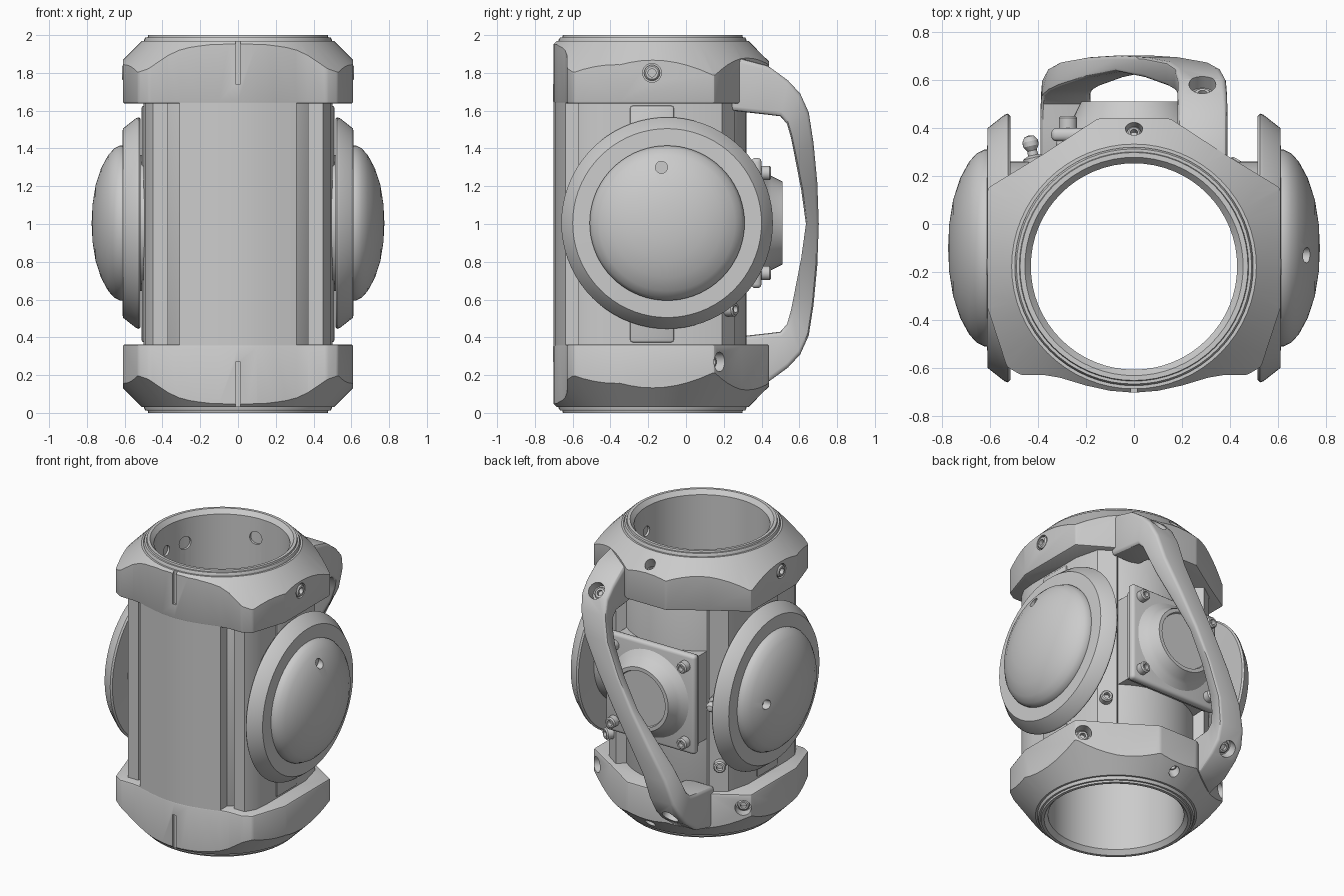
import bpy, bmesh, math
from mathutils import Vector, Matrix

if "Cube" in bpy.data.objects:
    bpy.data.objects.remove(bpy.data.objects["Cube"])

CY = -0.177  # y of the bore axis


def finish(name, bm):
    bmesh.ops.recalc_face_normals(bm, faces=bm.faces)
    me = bpy.data.meshes.new(name)
    bm.to_mesh(me)
    bm.free()
    ob = bpy.data.objects.new(name, me)
    bpy.context.collection.objects.link(ob)
    return ob


def lathe(name, profile, origin=(0, 0, 0), axis=(0, 0, 1), seg=64, closed=False):
    """Spin (radius, height) points about an axis."""
    bm = bmesh.new()
    m = Matrix.Translation(origin) @ Vector(axis).to_track_quat('Z', 'Y').to_matrix().to_4x4()
    rings = []
    for r, h in profile:
        n = 1 if r == 0 else seg
        rings.append([bm.verts.new(m @ Vector((r * math.cos(2 * math.pi * i / seg),
                                               r * math.sin(2 * math.pi * i / seg), h)))
                      for i in range(n)])
    pairs = list(zip(rings, rings[1:])) + ([(rings[-1], rings[0])] if closed else [])
    for a, b in pairs:
        for i in range(seg):
            j = (i + 1) % seg
            quad = [a[i % len(a)], a[j % len(a)], b[j % len(b)], b[i % len(b)]]
            quad = list(dict.fromkeys(quad))
            if len(quad) > 2:
                bm.faces.new(quad)
    return finish(name, bm)


def cyl(name, r, origin, axis, h0, h1, seg=24):
    return lathe(name, [(0, h0), (r, h0), (r, h1), (0, h1)], origin, axis, seg)


def screw(name, r, origin, axis, h=0.07):
    return lathe(name, [(0, 0), (r, 0), (r, h - 0.008), (r - 0.008, h), (r * 0.5, h),
                        (r * 0.5, h - 0.03), (0, h - 0.03)], origin, axis, 18)


def prism(name, pts, z0, z1):
    bm = bmesh.new()
    lo = [bm.verts.new((x, y, z0)) for x, y in pts]
    hi = [bm.verts.new((x, y, z1)) for x, y in pts]
    bm.faces.new(lo)
    bm.faces.new(hi)
    for i in range(len(pts)):
        j = (i + 1) % len(pts)
        bm.faces.new([lo[i], lo[j], hi[j], hi[i]])
    return finish(name, bm)


def box(name, x0, x1, y0, y1, z0, z1):
    return prism(name, [(x0, y0), (x1, y0), (x1, y1), (x0, y1)], z0, z1)


def both(half):
    """Complete a right-half outline by mirroring in x."""
    return half + [(-x, y) for x, y in reversed(half) if x > 0]


def apply_mod(ob, kind, **props):
    mod = ob.modifiers.new("m", kind)
    for k, v in props.items():
        setattr(mod, k, v)
    bpy.context.view_layer.objects.active = ob
    bpy.ops.object.modifier_apply(modifier=mod.name)


def bevel(ob, width, seg=2, angle=30):
    apply_mod(ob, 'BEVEL', width=width, segments=seg, limit_method='ANGLE',
              angle_limit=math.radians(angle))


def boolean(ob, cutter, op='DIFFERENCE'):
    apply_mod(ob, 'BOOLEAN', object=cutter, operation=op, solver='EXACT')
    bpy.data.objects.remove(cutter)


def cut_bore(ob):
    boolean(ob, cyl("bore_cutter", 0.445, (0, CY, 0), (0, 0, 1), -0.5, 2.5, 64))


# Central tube with stepped lips and a few holes through its wall
lip = [(0.43, 0.03), (0.455, 0.0), (0.475, 0.0), (0.478, 0.012), (0.49, 0.012), (0.497, 0.025)]
tube = lathe("main_tube", lip + [(r, 2 - z) for r, z in reversed(lip)], (0, CY, 0), closed=True)
for deg, r, z in ((180, 0.035, 1.8), (0, 0.035, 1.8), (158, 0.045, 1.8), (95, 0.045, 1.83),
                  (85, 0.045, 0.17), (22, 0.045, 0.2)):
    a = math.radians(deg)
    boolean(tube, cyl("hole_cutter", r, (0, CY, z), (math.cos(a), math.sin(a), 0), 0.38, 0.48))

# Side walls of the body
body = prism("body_walls", both([(0.37, -0.4), (0.37, -0.57), (0.45, -0.57), (0.49, -0.5),
                                 (0.5, -0.4), (0.5, 0.03), (0.46, 0.19), (0.36, 0.26),
                                 (0.3, 0.2)]), 0.3, 1.7)
cut_bore(body)

# Curved front panel between the collars, all but flush with them
front_arc = [(0, -0.703), (0.1, -0.695), (0.2, -0.673), (0.31, -0.64)]
panel = prism("front_panel", both([(x, y + 0.002) for x, y in front_arc]
                                  + [(0.31, -0.56), (0.15, -0.62)]), 0.3, 1.7)

# End collars: prism trimmed by a 45 degree cone
collar_half = front_arc + [(0.37, -0.63), (0.47, -0.63), (0.53, -0.595), (0.61, -0.35),
                           (0.61, 0.15), (0.38, 0.29), (0.15, 0.44)]
for top in (True, False):
    z = (lambda v: v) if top else (lambda v: 2 - v)
    s = 1 if top else -1
    name = "top_collar" if top else "bottom_collar"
    collar = prism(name, both(collar_half), *sorted((z(1.637), z(2.1))))
    bevel(collar, 0.012, 2)
    cone = lathe("cone_cutter", [(0, z(1.5)), (0.975, z(1.5)), (0.51, z(1.968)), (0, z(1.968))],
                 (0, CY, 0))
    boolean(collar, cone, 'INTERSECT')
    cut_bore(collar)
    slot = (1.74, 1.98) if top else (0.02, 0.27)
    boolean(collar, box("slot_cutter", -0.013, 0.013, -0.75, -0.685, *slot))
    boolean(collar, cyl("pin_cutter", 0.036, (0, 0.37, z(1.85)), (0, 0.5, s), -0.06, 0.2))
    screw(name + "_pin", 0.03, (0, 0.36, z(1.82)), (0, 0.5, s), 0.05)
    for sx in (-1, 1):
        if top:
            boolean(collar, cyl("hole_cutter", 0.05, (sx * 0.59, -0.18, 1.8), (sx, 0, 0), 0, 0.1))
            screw("collar_screw", 0.042, (sx * 0.56, -0.18, 1.8), (sx, 0, 0), 0.055)
        else:
            boolean(collar, cyl("hole_cutter", 0.052, (sx * 0.565, 0.177, 0.27),
                                (sx * 0.52, 0.85, 0), -0.07, 0.12))
            screw("collar_screw", 0.038, (sx * 0.53, 0.12, 0.27), (sx * 0.52, 0.85, 0), 0.03)

# Side domes with tapered flanges
dome = [(0, 0.44), (0.36, 0.44), (0.36, 0.53), (0.55, 0.515), (0.56, 0.525), (0.555, 0.54),
        (0.5, 0.61), (0.41, 0.612), (0.41, 0.625), (0.395, 0.655), (0.36, 0.687), (0.29, 0.725),
        (0.2, 0.754), (0.1, 0.77), (0, 0.775)]
for sx, hy, hz, side in ((1, -0.13, 1.3, "right"), (-1, 0.16, 1.03, "left")):
    d = lathe(side + "_dome", dome, (0, -0.1, 1.005), (sx, 0, 0), 72)
    boolean(d, cyl("hole_cutter", 0.032, (sx * 0.69, hy, hz), (sx, 0, 0), 0, 0.12))
    # Rib behind the dome and the rear corner screw boss
    rib = box(side + "_rib", *sorted((sx * 0.46, sx * 0.512)), -0.3, -0.06, 0.37, 1.63)
    bevel(rib, 0.02, 2)
    screw(side + "_boss", 0.04, (sx * 0.40, 0.19, 0.55), (sx * 0.5, 0.85, 0), 0.085)

# Small ball stud beside the lens plate
lathe("ball_stud", [(0, 0), (0.045, 0), (0.045, 0.13), (0.022, 0.14), (0.02, 0.16), (0.033, 0.18),
                    (0.033, 0.2), (0.02, 0.22), (0, 0.225)],
      (-0.39, 0.15, 1.0), (-0.2, 0.9, 0), 18)

# Rear lens housing
block = box("lens_block", -0.31, 0.31, 0.0, 0.35, 0.7, 1.31)
cut_bore(block)
for name, w, y0, y1 in (("lens_gasket", 0.325, 0.31, 0.36), ("lens_plate", 0.345, 0.345, 0.40)):
    plate = box(name, -w, w, y0, y1, 1.005 - w, 1.005 + w)
    bevel(plate, 0.022, 3)
lathe("lens_cone", [(0, 0.36), (0.30, 0.36), (0.30, 0.4), (0.265, 0.43), (0.25, 0.45),
                    (0.22, 0.51), (0.195, 0.51), (0.19, 0.495), (0, 0.495)],
      (0, 0, 1.005), (0, 1, 0), 48)
for sx in (-1, 1):
    for sz in (-1, 1):
        screw("plate_screw", 0.038, (sx * 0.275, 0.38, 1.005 + sz * 0.265), (0, 1, 0), 0.07)

# Diagonal rear handle: (x centre, half width, outer y, outer z, inner y, inner z)
half = [(0.285, 0.105, 0.24, 1.89, 0.24, 1.60), (0.285, 0.105, 0.43, 1.84, 0.42, 1.58),
        (0.285, 0.103, 0.54, 1.76, 0.50, 1.57), (0.283, 0.1, 0.605, 1.69, 0.535, 1.53),
        (0.265, 0.095, 0.65, 1.59, 0.555, 1.46), (0.225, 0.09, 0.675, 1.43, 0.575, 1.36),
        (0.12, 0.083, 0.695, 1.22, 0.61, 1.18)]
stations = half + [(0, 0.08, 0.703, 1.0, 0.635, 1.0)]
stations += [(-x, w, oy, 2 - oz, iy, 2 - iz) for x, w, oy, oz, iy, iz in reversed(half)]
bm = bmesh.new()
rings = [[bm.verts.new(p) for p in ((x - w, iy, iz), (x + w, iy, iz), (x + w, oy, oz), (x - w, oy, oz))]
         for x, w, oy, oz, iy, iz in stations]
for a, b in zip(rings, rings[1:]):
    for i in range(4):
        j = (i + 1) % 4
        bm.faces.new([a[i], a[j], b[j], b[i]])
bm.faces.new(rings[0])
bm.faces.new(rings[-1])
handle = finish("rear_handle", bm)
bevel(handle, 0.02, 3, 50)
for s in (1, -1):
    axis = (0, 0.75, s * 0.65)
    boolean(handle, cyl("hole_cutter", 0.056, (s * 0.285, 0.53, 1 + s * 0.67), axis, 0, 0.2))
    screw("handle_screw", 0.04, (s * 0.285, 0.51, 1 + s * 0.655), axis, 0.045)

# Smooth shading with sharp edges kept
for ob in list(bpy.context.scene.objects):
    bpy.ops.object.select_all(action='DESELECT')
    ob.select_set(True)
    bpy.context.view_layer.objects.active = ob
    bpy.ops.object.shade_smooth_by_angle(angle=math.radians(30))
